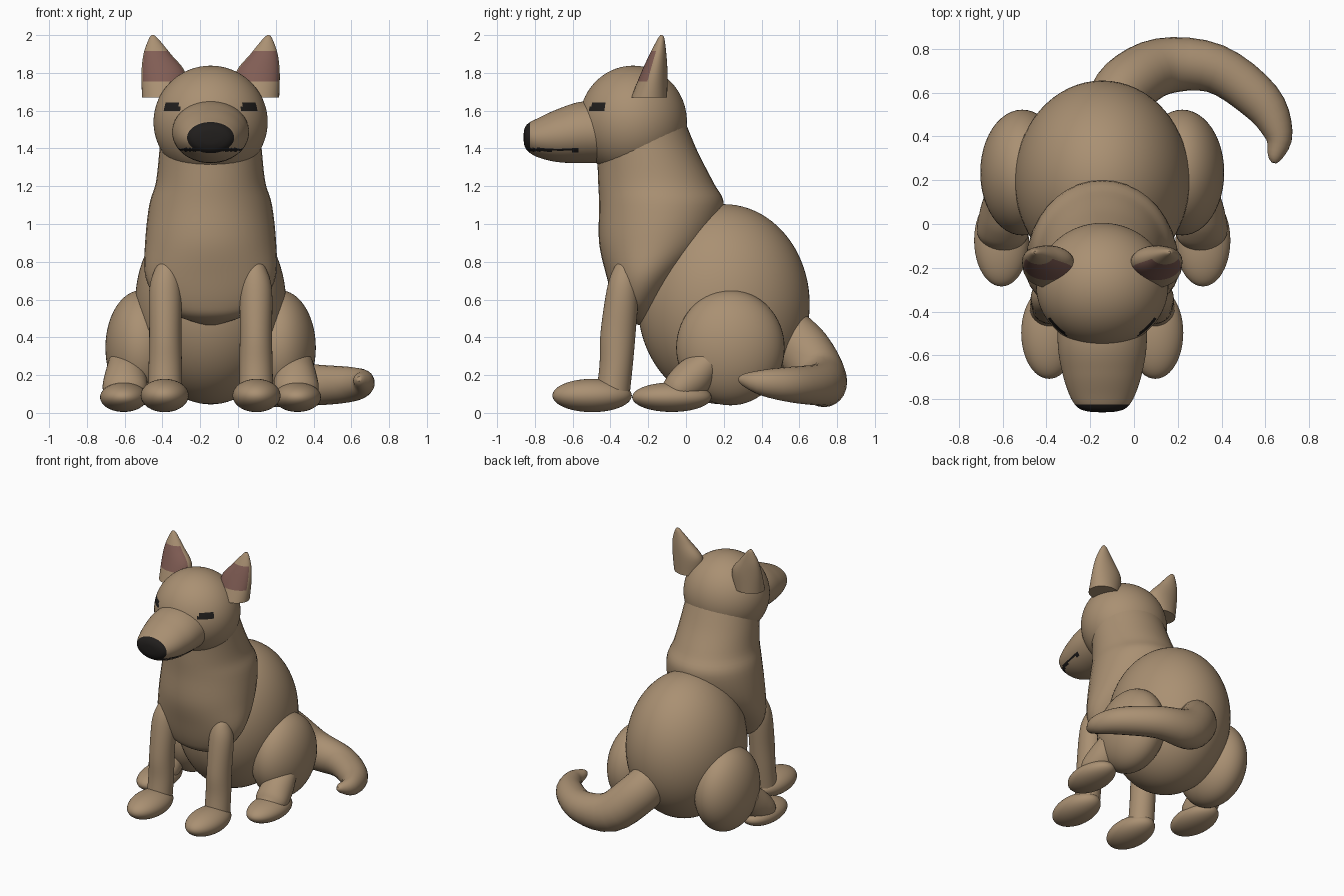
import bpy, bmesh
from math import sin, cos, pi, radians
from mathutils import Vector

if "Cube" in bpy.data.objects:
    bpy.data.objects.remove(bpy.data.objects["Cube"])

CX = -0.145  # the dog's own symmetry plane (tail sweeps to one side)


def material(name, rgb):
    m = bpy.data.materials.new(name)
    m.diffuse_color = (*rgb, 1)
    m.use_nodes = True
    m.node_tree.nodes["Principled BSDF"].inputs["Base Color"].default_value = m.diffuse_color
    return m


FUR = material("fur", (0.40, 0.28, 0.17))
DARK = material("dark", (0.015, 0.013, 0.012))
PINK = material("ear_pink", (0.22, 0.11, 0.09))
Z = Vector((0, 0, 1))


def finish(name, bm):
    bmesh.ops.recalc_face_normals(bm, faces=bm.faces)
    me = bpy.data.meshes.new(name)
    bm.to_mesh(me)
    bm.free()
    ob = bpy.data.objects.new(name, me)
    bpy.context.collection.objects.link(ob)
    for m in (FUR, DARK, PINK):
        me.materials.append(m)
    return ob


def ellipsoid(name, c, r, seg=48):
    bm = bmesh.new()
    bmesh.ops.create_uvsphere(bm, u_segments=seg, v_segments=seg * 2 // 3, radius=1)
    for v in bm.verts:
        v.co = Vector([c[i] + r[i] * v.co[i] for i in range(3)])
    return finish(name, bm)


def spline(pts, steps):
    """Catmull-Rom through rows of numbers."""
    out = []
    for i in range(len(pts) - 1):
        p0, p1, p2 = pts[max(i - 1, 0)], pts[i], pts[i + 1]
        p3 = pts[min(i + 2, len(pts) - 1)]
        for s in range(steps):
            t = s / steps
            out.append([0.5 * (2 * b + (c - a) * t + (2 * a - 5 * b + 4 * c - d) * t * t
                        + (3 * b - a - 3 * c + d) * t ** 3)
                        for a, b, c, d in zip(p0, p1, p2, p3)])
    return out + [list(pts[-1])]


def loft(name, sections, axis=None, steps=5, seg=36):
    """Elliptical rings (x, y, z, ru, rv), level along axis or following the path."""
    rows = spline(sections, steps)
    bm = bmesh.new()
    rings = []
    for i, (x, y, z, ru, rv) in enumerate(rows):
        if axis == 'Z':
            u, w = Vector((1, 0, 0)), Vector((0, 1, 0))
        elif axis == 'Y':
            u, w = Vector((1, 0, 0)), Z
        else:
            a, b = rows[max(i - 1, 0)], rows[min(i + 1, len(rows) - 1)]
            d = (Vector(b[:3]) - Vector(a[:3])).normalized()
            u = d.cross(Z).normalized()
            w = u.cross(d)
        c = Vector((x, y, z))
        rings.append([bm.verts.new(c + u * ru * cos(2 * pi * k / seg) + w * rv * sin(2 * pi * k / seg))
                      for k in range(seg)])
    for a, b in zip(rings, rings[1:]):
        for k in range(seg):
            n = (k + 1) % seg
            bm.faces.new((a[k], a[n], b[n], b[k]))
    bm.faces.new(rings[0])
    bm.faces.new(rings[-1])
    return finish(name, bm)


def paint(ob, slot, test):
    for p in ob.data.polygons:
        if test(p.center, p.normal):
            p.material_index = slot


# Torso: rump and chest running up into the neck
ellipsoid("rump", (CX, 0.2, 0.575), (0.4, 0.455, 0.53), 64)
loft("chest_and_neck", [
    (CX, -0.23, 0.465, 0.03, 0.02), (CX, -0.26, 0.51, 0.17, 0.08),
    (CX, -0.255, 0.58, 0.27, 0.125), (CX, -0.22, 0.72, 0.345, 0.20),
    (CX, -0.16, 0.9, 0.347, 0.30), (CX, -0.13, 1.1, 0.325, 0.33),
    (CX, -0.16, 1.22, 0.29, 0.305), (CX, -0.205, 1.38, 0.272, 0.268),
    (CX, -0.25, 1.53, 0.26, 0.25)], 'Z')

# Head with painted eyes
head = ellipsoid("head", (CX, -0.28, 1.54), (0.302, 0.285, 0.298), 120)
paint(head, 1, lambda c, n: 0.165 < abs(c.x - CX) < 0.243 and 1.593 < c.z < 1.638 and c.y < -0.35)

# Muzzle with nose tip and mouth line
muzzle = loft("muzzle", [
    (CX, -0.36, 1.49, 0.2, 0.165), (CX, -0.55, 1.485, 0.203, 0.163),
    (CX, -0.68, 1.468, 0.182, 0.14), (CX, -0.78, 1.457, 0.15, 0.105),
    (CX, -0.835, 1.458, 0.115, 0.075), (CX, -0.855, 1.46, 0.07, 0.045),
    (CX, -0.86, 1.46, 0.01, 0.01)], 'Y', 8, 72)
paint(muzzle, 1, lambda c, n: c.y < -0.822 or
      (c.y < -0.57 and 1.384 < c.z < 1.403))

# Tail curling round to one side along the ground
loft("tail", [
    (-0.10, 0.52, 0.42, 0.13, 0.15), (-0.03, 0.63, 0.32, 0.14, 0.15),
    (0.13, 0.72, 0.18, 0.13, 0.14), (0.37, 0.71, 0.15, 0.112, 0.112),
    (0.58, 0.56, 0.15, 0.098, 0.095), (0.66, 0.41, 0.16, 0.065, 0.07),
    (0.645, 0.31, 0.175, 0.035, 0.035), (0.64, 0.28, 0.18, 0.012, 0.012)], steps=4, seg=24)

for s, side in ((-1, "right"), (1, "left")):
    def x(d):
        return CX + s * d

    # Ears with pink inside
    ear = loft(side + "_ear", [
        (x(0.25), -0.195, 1.67, 0.113, 0.095), (x(0.25), -0.168, 1.8, 0.116, 0.07),
        (x(0.283), -0.148, 1.9, 0.072, 0.044), (x(0.302), -0.132, 1.98, 0.025, 0.018),
        (x(0.306), -0.13, 2.0, 0.006, 0.006)], 'Z', 6)
    paint(ear, 2, lambda c, n: n.y < -0.45 and 1.765 < c.z < 1.92)

    # Front leg and paw
    loft(side + "_front_leg", [
        (x(0.235), -0.32, 0.82, 0.02, 0.02), (x(0.235), -0.325, 0.76, 0.06, 0.06),
        (x(0.24), -0.335, 0.65, 0.085, 0.085), (x(0.24), -0.36, 0.42, 0.085, 0.093),
        (x(0.24), -0.37, 0.25, 0.088, 0.088), (x(0.242), -0.39, 0.08, 0.09, 0.09)], 'Z')
    ellipsoid(side + "_front_paw", (x(0.243), -0.497, 0.092), (0.127, 0.21, 0.088))

    # Haunch, hock and hind paw
    ellipsoid(side + "_haunch", (x(0.365), 0.235, 0.345), (0.192, 0.287, 0.305))
    loft(side + "_hock", [
        (x(0.45), 0.12, 0.27, 0.09, 0.08), (x(0.45), 0.04, 0.19, 0.112, 0.105),
        (x(0.455), -0.05, 0.12, 0.115, 0.09), (x(0.46), -0.12, 0.09, 0.06, 0.05)])
    ellipsoid(side + "_hind_paw", (x(0.46), -0.075, 0.083), (0.125, 0.21, 0.078))

# Smooth shading
for ob in bpy.context.scene.objects:
    ob.select_set(True)
    bpy.context.view_layer.objects.active = ob
bpy.ops.object.shade_smooth_by_angle(angle=radians(45))
